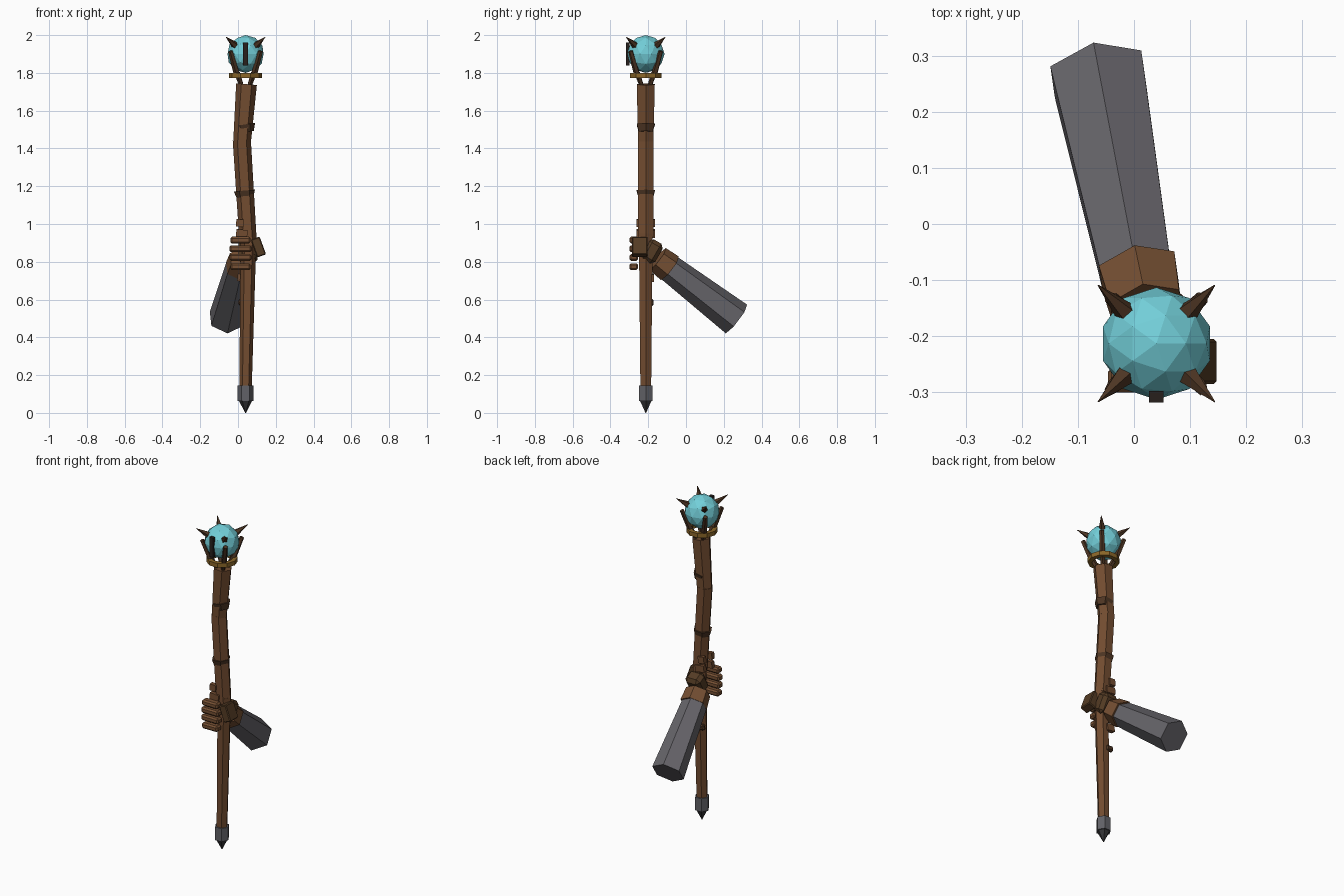
import bpy, bmesh, math
from mathutils import Vector, Matrix, Euler

if "Cube" in bpy.data.objects:
    bpy.data.objects.remove(bpy.data.objects["Cube"])

def mat(name, rgb):
    m = bpy.data.materials.new(name)
    m.diffuse_color = (*rgb, 1)
    m.use_nodes = True
    m.node_tree.nodes["Principled BSDF"].inputs["Base Color"].default_value = m.diffuse_color
    return m

WOOD = mat("brown wood", (0.17, 0.073, 0.03))
BARK = mat("dark bark", (0.075, 0.036, 0.017))
SKIN = mat("brown leather", (0.18, 0.08, 0.033))
GLOVE = mat("dark leather", (0.09, 0.045, 0.018))
SLEEVE = mat("grey cloth", (0.135, 0.13, 0.145))
IRON = mat("grey iron", (0.12, 0.12, 0.135))
SPIKE = mat("dark iron", (0.035, 0.035, 0.038))
GOLD = mat("old gold", (0.26, 0.135, 0.022))
CYAN = mat("cyan crystal", (0.17, 0.62, 0.69))
BLACK = mat("black slit", (0.02, 0.014, 0.012))

CX, CY = 0.04, -0.213   # staff axis

def finish(bm, name, material):
    me = bpy.data.meshes.new(name)
    bmesh.ops.recalc_face_normals(bm, faces=bm.faces)
    bm.to_mesh(me)
    bm.free()
    me.materials.append(material)
    ob = bpy.data.objects.new(name, me)
    bpy.context.collection.objects.link(ob)
    return ob

def tube(name, p0, p1, r0, r1, n, material, rot=30):
    """Flat-sided cone frustum between two points."""
    p0, p1 = Vector(p0), Vector(p1)
    z = (p1 - p0).normalized()
    x = Vector((1, 0, 0))
    x = (x - z * x.dot(z)).normalized()
    y = z.cross(x)
    m = Matrix((x, y, z)).transposed().to_4x4()
    m.translation = (p0 + p1) / 2
    bm = bmesh.new()
    bmesh.ops.create_cone(bm, cap_ends=True, segments=n, radius1=r0, radius2=r1,
                          depth=(p1 - p0).length,
                          matrix=m @ Matrix.Rotation(math.radians(rot), 4, 'Z'))
    return finish(bm, name, material)

def box(name, loc, size, material, rot=(0, 0, 0), bevel=0):
    bm = bmesh.new()
    bmesh.ops.create_cube(bm, size=1, matrix=Matrix.Diagonal((*size, 1)))
    if bevel:
        bmesh.ops.bevel(bm, geom=bm.edges[:], offset=bevel, segments=1, affect='EDGES')
    e = Euler([math.radians(a) for a in rot]).to_matrix().to_4x4()
    bm.transform(Matrix.Translation(loc) @ e)
    return finish(bm, name, material)

# Iron foot of the staff
tube("foot_spike", (CX, CY, 0.0), (CX, CY, 0.066), 0.002, 0.036, 6, SPIKE)
tube("foot_ferrule", (CX, CY, 0.064), (CX, CY, 0.145), 0.042, 0.042, 6, IRON)

# Crooked shaft in three lengths
tube("shaft_lower", (CX, CY, 0.14), (0.056, CY, 0.95), 0.033, 0.042, 6, WOOD)
tube("shaft_middle", (0.052, CY, 0.93), (0.02, CY, 1.445), 0.046, 0.048, 6, WOOD)
tube("shaft_upper", (0.022, CY, 1.44), (0.045, CY, 1.74), 0.047, 0.055, 6, WOOD)

# Bark collars
tube("collar_upper", (0.042, CY, 1.487), (0.036, CY, 1.527), 0.042, 0.055, 6, BARK)
tube("collar_lower", (0.037, CY, 1.142), (0.034, CY, 1.177), 0.045, 0.056, 6, BARK)

# Grip bindings and small knots
for i, (x, y, z, w) in enumerate([(0.01, -0.25, 1.005, 0.04), (0.015, -0.178, 1.005, 0.04),
                                  (0.02, -0.25, 0.95, 0.06), (0.025, -0.178, 0.95, 0.06),
                                  (0.022, -0.182, 0.715, 0.05)]):
    box(f"binding_{i}", (x, y, z), (w, 0.026, 0.04), WOOD, (0, 6, 0))
box("knot", (0.024, -0.184, 0.585), (0.046, 0.026, 0.035), BARK, (0, 6, 0), 0.008)

# Gold ring: square-section octagonal hoop
bm = bmesh.new()
loops = []
for i in range(10):
    a = math.tau * i / 10
    loops.append([bm.verts.new((CX + r * math.cos(a), CY + r * math.sin(a), z))
                  for r, z in ((0.062, 1.774), (0.088, 1.774), (0.088, 1.8), (0.062, 1.8))])
for i in range(10):
    a, b = loops[i], loops[(i + 1) % 10]
    for j in range(4):
        k = (j + 1) % 4
        bm.faces.new((a[j], b[j], b[k], a[k]))
finish(bm, "gold_ring", GOLD)

# Crystal orb
bm = bmesh.new()
bmesh.ops.create_icosphere(bm, subdivisions=2, radius=0.1,
                           matrix=Matrix.Translation((CX, CY, 1.9)))
finish(bm, "crystal_orb", CYAN)
box("orb_slit", (CX, -0.308, 1.9), (0.026, 0.02, 0.12), BLACK)

# Four claws holding the orb, each with an outward thorn
for sx in (-1, 1):
    for sy in (-1, 1):
        def p(r, z):
            return (CX + sx * r, CY + sy * r, z)
        tube("claw_root", p(0.022, 1.735), p(0.045, 1.80), 0.012, 0.016, 5, BARK)
        tube("claw_arm", p(0.045, 1.79), p(0.08, 1.915), 0.017, 0.013, 5, BARK)
        tube("claw_thorn", p(0.055, 1.945), p(0.104, 1.99), 0.02, 0.001, 5, BARK)

# Gripping hand: four fingers across the front, palm and thumb behind
for i, z in enumerate((0.915, 0.869, 0.823, 0.774)):
    trim = 0.01 if i in (0, 3) else 0
    box(f"finger_{i}", (0.013, -0.277, z), (0.118 - trim, 0.046, 0.036), SKIN,
        (0, 0, 0), 0.009)
box("palm", (0.052, -0.18, 0.855), (0.1, 0.085, 0.12), GLOVE, (-30, 0, 0), 0.02)
box("thumb", (0.108, -0.245, 0.878), (0.05, 0.08, 0.1), GLOVE, (0, -20, 0), 0.005)

# Wrist cuff and sleeve
tube("cuff", (0.022, -0.15, 0.815), (0.008, -0.085, 0.765), 0.072, 0.079, 6, SKIN, -5)
tube("sleeve", (0.004, -0.088, 0.767), (-0.064, 0.267, 0.497), 0.073, 0.095, 6, SLEEVE, -5)
